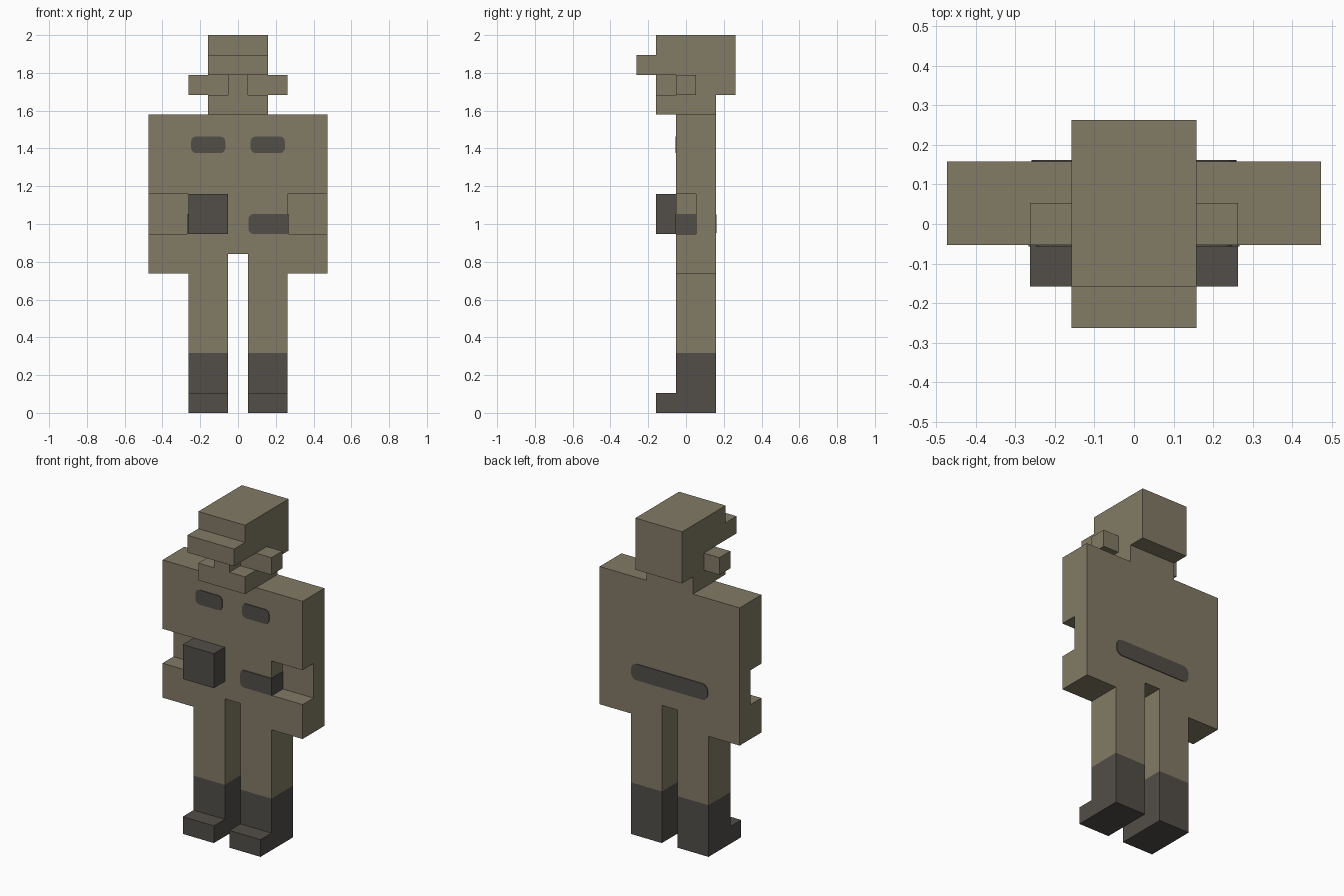
import bpy, bmesh, math

if "Cube" in bpy.data.objects:
    bpy.data.objects.remove(bpy.data.objects["Cube"], do_unlink=True)

U = 2 / 19      # one block of the blocky figure
T = 0.04        # painted plate thickness, in blocks


def material(name, rgb):
    m = bpy.data.materials.new(name)
    m.use_nodes = True
    colour = (*rgb, 1)
    m.diffuse_color = colour
    bsdf = next(n for n in m.node_tree.nodes if n.type == 'BSDF_PRINCIPLED')
    bsdf.inputs["Base Color"].default_value = colour
    return m


KHAKI = material("khaki", (0.223, 0.196, 0.133))
DARK = material("dark grey", (0.084, 0.076, 0.066))


def prism(name, profile, axis, start, end, mat):
    """Extrude a (y, z) profile along x, or an (x, z) profile along y."""
    bm = bmesh.new()
    rings = []
    for d in (start, end):
        rings.append([bm.verts.new([c * U for c in ((d, a, z) if axis == 'x' else (a, d, z))])
                      for a, z in profile])
    low, high = rings
    bm.faces.new(low)
    bm.faces.new(high[::-1])
    n = len(profile)
    for i in range(n):
        j = (i + 1) % n
        bm.faces.new((low[i], high[i], high[j], low[j]))
    bmesh.ops.recalc_face_normals(bm, faces=bm.faces)
    mesh = bpy.data.meshes.new(name)
    bm.to_mesh(mesh)
    bm.free()
    mesh.materials.append(mat)
    obj = bpy.data.objects.new(name, mesh)
    bpy.context.collection.objects.link(obj)
    return obj


def rect(a0, a1, z0, z1):
    return [(a0, z0), (a1, z0), (a1, z1), (a0, z1)]


def rounded(a0, a1, z0, z1, r_left, r_right):
    """Rectangle with separately rounded left and right ends."""
    pts = []
    corners = ((a1, z1, -1, -1, r_right, 0), (a0, z1, 1, -1, r_left, 90),
               (a0, z0, 1, 1, r_left, 180), (a1, z0, -1, 1, r_right, 270))
    for a, z, sa, sz, r, angle in corners:
        if r == 0:
            pts.append((a, z))
            continue
        for k in range(4):
            t = math.radians(angle + 30 * k)
            pts.append((a + sa * r + r * math.cos(t), z + sz * r + r * math.sin(t)))
    return pts


def box(name, x, y, z, mat):
    return prism(name, rect(*y, *z), 'x', *x, mat)


# Torso
box("torso", (-2.5, 2.5), (-0.5, 1.5), (8, 15), KHAKI)

# Head with neck, cap, peak and recessed face, as one side profile
head = [(-1.5, 15), (1.5, 15), (1.5, 16), (2.5, 16), (2.5, 19), (-1.5, 19),
        (-1.5, 18), (-2.5, 18), (-2.5, 17), (-0.5, 17), (-0.5, 16), (-1.5, 16)]
prism("head_and_cap", head, 'x', -1.5, 1.5, KHAKI)
box("nose", (-0.5, 0.5), (-1.5, -0.5), (16, 17), KHAKI)

# Side profiles for the limbs
arm = [(-0.5, 7), (1.5, 7), (1.5, 15), (-0.5, 15), (-0.5, 11), (0.5, 11), (0.5, 9), (-0.5, 9)]
boot = [(-1.5, 0), (1.5, 0), (1.5, 3), (-0.5, 3), (-0.5, 1), (-1.5, 1)]

# Paired parts
for side, s in (("left", 1), ("right", -1)):
    prism(side + "_arm", arm, 'x', 2.5 * s, 4.5 * s, KHAKI)
    box(side + "_ear", (1.5 * s, 2.5 * s), (-0.5, 0.5), (16, 17), KHAKI)
    box(side + "_leg", (0.5 * s, 2.5 * s), (-0.5, 1.5), (3, 8), KHAKI)
    prism(side + "_boot", boot, 'x', 0.5 * s, 2.5 * s, DARK)
    # Chest pocket flap and the belt seen inside the bent elbow
    mid = 1.5 * s
    prism(side + "_chest_flap", rounded(mid - 0.86, mid + 0.86, 13.06, 13.9, 0.25, 0.25),
          'y', -0.5 - T, -0.5, DARK)
    box(side + "_belt_side", (2.5 * s, (2.5 + T) * s), (-0.5 - T, 0.5), (9, 10), DARK)

# Pouch and belt
box("pouch", (-2.5, -0.5), (-1.5, -0.5), (9, 11), DARK)
prism("belt_front", rounded(0.52, 2.5 + T, 9, 10, 0.25, 0), 'y', -0.5 - T, -0.5, DARK)
prism("belt_back", rounded(-2.46, 2.46, 9.04, 9.98, 0.35, 0.35), 'y', 1.5, 1.5 + T, DARK)
